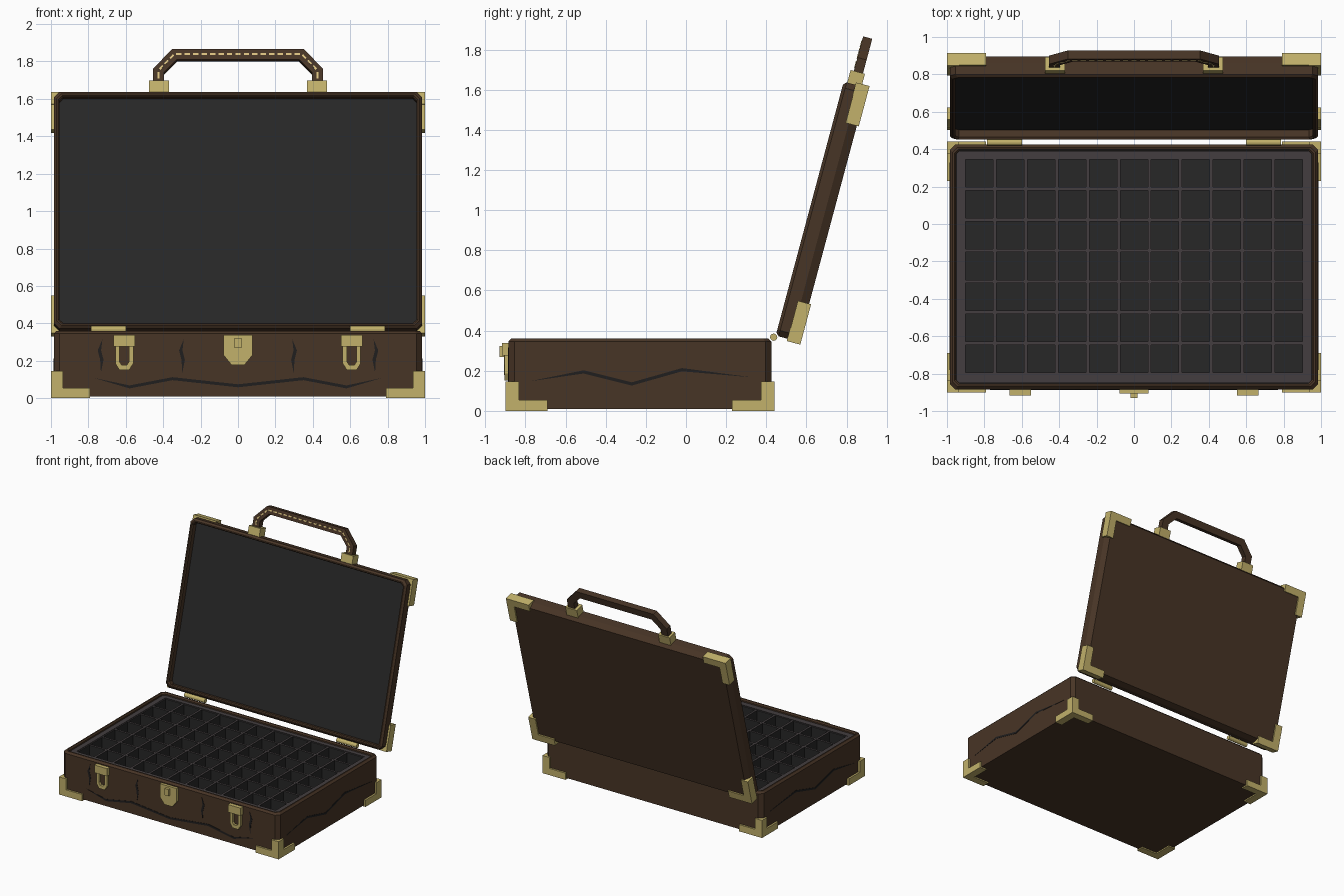
import bpy, bmesh
from math import radians, cos, sin, tau
from mathutils import Matrix, Vector

if "Cube" in bpy.data.objects:
    bpy.data.objects.remove(bpy.data.objects["Cube"])


def material(name, rgb):
    m = bpy.data.materials.new(name)
    m.use_nodes = True
    m.diffuse_color = (*rgb, 1)
    m.node_tree.nodes["Principled BSDF"].inputs["Base Color"].default_value = (*rgb, 1)
    return m


LEATHER = material("brown leather", (0.064, 0.035, 0.019))
BRASS = material("pale brass", (0.54, 0.44, 0.145))
LINING = material("dark lining", (0.020, 0.020, 0.020))
DIVIDER = material("grey divider", (0.056, 0.048, 0.050))
CRACK = material("dark crack", (0.014, 0.013, 0.013))
THREAD = material("cream thread", (0.72, 0.55, 0.22))

# Working planes: local x and y lie in the plane, local z points out of it
WORLD = Matrix()
UPRIGHT = Matrix.Rotation(radians(90), 4, "X")
FRONT = Matrix.Translation((0, -0.885, 0)) @ UPRIGHT
ACROSS = Matrix.Rotation(radians(90), 4, "Z") @ UPRIGHT
SIDE = Matrix.Translation((0.985, 0, 0)) @ ACROSS
LID = Matrix.Translation((0, 0.447, 0.375)) @ Matrix.Rotation(radians(75), 4, "X")


def finish(name, bm, mats, frame=WORLD, mirror=False):
    bm.transform(frame)
    bmesh.ops.recalc_face_normals(bm, faces=bm.faces)
    mesh = bpy.data.meshes.new(name)
    bm.to_mesh(mesh)
    bm.free()
    for m in mats:
        mesh.materials.append(m)
    ob = bpy.data.objects.new(name, mesh)
    bpy.context.collection.objects.link(ob)
    if mirror:
        ob.modifiers.new("mirror", "MIRROR")
    return ob


def add_box(bm, lo, hi):
    lo, hi = Vector(lo), Vector(hi)
    size = hi - lo
    mat = Matrix.Translation((lo + hi) / 2) @ Matrix.Diagonal((*[abs(s) for s in size], 1))
    bmesh.ops.create_cube(bm, size=1, matrix=mat)


def add_loft(bm, rings):
    loops = [[bm.verts.new(p) for p in ring] for ring in rings]
    for a, b in zip(loops, loops[1:]):
        for i in range(len(a)):
            j = (i + 1) % len(a)
            bm.faces.new((a[i], a[j], b[j], b[i]))
    return bm.faces.new(loops[0]), bm.faces.new(loops[-1])


def add_prism(bm, points, z0, z1):
    add_loft(bm, [[(x, y, z) for x, y in points] for z in (z0, z1)])


def chamfered(w, d, c, z, cy):
    """Rectangle with cut corners, half sizes w and d."""
    quarter = [(w, d - c), (w - c, d)]
    half = quarter + [(-x, y) for x, y in reversed(quarter)]
    return [(x, y + cy, z) for x, y in half + [(-x, -y) for x, y in half]]


# Base and lid: leather shells with a cut rim and a lined floor
def shell(name, profile, cy, frame):
    bm = bmesh.new()
    floor = add_loft(bm, [chamfered(w, d, c, z, cy) for w, d, c, z in profile])[1]
    floor.material_index = 1
    return finish(name, bm, [LEATHER, LINING], frame)


shell("case_base", [(0.985, 0.655, 0.03, 0.01), (0.985, 0.655, 0.03, 0.345),
                    (0.97, 0.64, 0.026, 0.36), (0.96, 0.63, 0.022, 0.36),
                    (0.952, 0.622, 0.02, 0.35), (0.952, 0.622, 0.02, 0.1)], -0.23, WORLD)
shell("case_lid", [(0.96, 0.63, 0.03, -0.12), (0.985, 0.655, 0.03, -0.078),
                   (0.985, 0.655, 0.03, -0.015), (0.97, 0.64, 0.026, 0),
                   (0.962, 0.632, 0.022, 0), (0.955, 0.625, 0.02, -0.01),
                   (0.955, 0.625, 0.02, -0.05)], 0.655, LID)

# Compartment tray: frame and crossing dividers, lighter on top
bm = bmesh.new()
COLS, ROWS, TOP, FLOOR = 11, 7, 0.34, 0.1
X0, Y0, PITCH = -0.909, -0.803, 0.1653
X1, Y1 = -X0, Y0 + ROWS * PITCH
for s in (-1, 1):
    add_box(bm, (s * 0.95, -0.85, FLOOR), (s * X1, 0.39, TOP))
add_box(bm, (X0, -0.85, FLOOR), (X1, Y0, TOP))
add_box(bm, (X0, Y1, FLOOR), (X1, 0.39, TOP))
for i in range(COLS + 1):
    x = X0 + i * PITCH
    add_box(bm, (x - 0.009, Y0, FLOOR), (x + 0.009, Y1, TOP - 0.003))
for j in range(ROWS + 1):
    y = Y0 + j * PITCH
    add_box(bm, (X0, y - 0.009, FLOOR), (X1, y + 0.009, TOP - 0.004))
bm.normal_update()
for f in bm.faces:
    f.material_index = 1 if f.normal.z > 0.5 else 0
finish("compartment_tray", bm, [LINING, DIVIDER])


# Corner guards: three arms meeting at each corner
def corner_guards(name, ys, arm, z0, z_arm, z_post, frame):
    bm = bmesh.new()
    for y, s in zip(ys, (1, -1)):
        add_box(bm, (1, y, z0), (1 - arm, y + s * 0.06, z_arm))
        add_box(bm, (1, y, z0), (0.935, y + s * arm, z_arm))
        add_box(bm, (1, y, z0), (0.935, y + s * 0.067, z_post))
    finish(name, bm, [BRASS], frame, mirror=True)


corner_guards("base_corner_guards", (-0.9, 0.44), 0.21, 0, 0.055, 0.145, WORLD)
corner_guards("lid_corner_guards", (-0.012, 1.322), 0.208, -0.13, -0.062, -0.06, LID)

# Hinge barrels
bm = bmesh.new()
barrel = [(0.437 + 0.018 * cos(tau * i / 12), 0.367 + 0.018 * sin(tau * i / 12)) for i in range(12)]
add_prism(bm, barrel, 0.6, 0.785)
finish("hinges", bm, [BRASS], ACROSS, mirror=True)

# Side latches: plate with a hanging loop
bm = bmesh.new()
LX = 0.608
add_box(bm, (LX - 0.058, 0.275, -0.005), (LX + 0.058, 0.338, 0.032))
outer = [(0.048, 0.29), (0.048, 0.185), (0.026, 0.15)]
inner = [(0.026, 0.29), (0.026, 0.195), (0.014, 0.178)]
loop = outer + [(-x, z) for x, z in reversed(outer)]
loop += [(-x, z) for x, z in inner] + list(reversed(inner))
add_prism(bm, [(LX + x, z) for x, z in loop], -0.005, 0.02)
finish("side_latches", bm, [BRASS], FRONT, mirror=True)

# Centre lock: shield plate with a small catch
bm = bmesh.new()
shield = [(0.077, 0.338), (0.077, 0.23), (0.035, 0.178)]
add_prism(bm, shield + [(-x, z) for x, z in reversed(shield)], -0.005, 0.022)
add_box(bm, (-0.018, 0.268, 0), (0.018, 0.322, 0.044))
finish("centre_lock", bm, [BRASS], FRONT)


# Cracks in the leather: thin tapered plates along a zigzag
def add_crack(bm, path, dx, dy):
    back = [(x + dx, y + dy) for x, y in reversed(path[1:-1])]
    add_prism(bm, path + back, -0.002, 0.002)


bm = bmesh.new()
wave = [(0.77, 0.108), (0.58, 0.068), (0.35, 0.112)]
add_crack(bm, wave + [(0, 0.074)] + [(-x, z) for x, z in reversed(wave)], 0, -0.016)
finish("front_long_crack", bm, [CRACK], FRONT)

bm = bmesh.new()
for x in (0.725, 0.29):
    add_crack(bm, [(x, 0.315), (x + 0.025, 0.255), (x + 0.012, 0.205), (x + 0.008, 0.135)], -0.018, 0)
finish("front_short_cracks", bm, [CRACK], FRONT, mirror=True)

bm = bmesh.new()
add_crack(bm, [(-0.78, 0.147), (-0.51, 0.202), (-0.27, 0.142), (-0.02, 0.213), (0.33, 0.167)], 0, -0.016)
finish("side_cracks", bm, [CRACK], SIDE, mirror=True)

# Handle: bent grip, brass mounts and stitching
bm = bmesh.new()
outer = [(0.455, 1.35), (0.455, 1.444), (0.352, 1.553)]
inner = [(0.395, 1.35), (0.395, 1.425), (0.327, 1.496)]
grip = outer + [(-x, v) for x, v in reversed(outer)]
grip += [(-x, v) for x, v in inner] + list(reversed(inner))
add_prism(bm, grip, -0.082, -0.035)
finish("handle_grip", bm, [LEATHER], LID)

bm = bmesh.new()
add_box(bm, (0.37, 1.295, -0.092), (0.475, 1.375, -0.018))
finish("handle_mounts", bm, [BRASS], LID, mirror=True)

bm = bmesh.new()
seam = [Vector(p) for p in ((0.425, 1.38), (0.425, 1.435), (0.34, 1.526))]
seam += [Vector((-p.x, p.y)) for p in reversed(seam)]
for a, b in zip(seam, seam[1:]):
    along = b - a
    count = max(1, round(along.length / 0.046))
    step = along / count
    wide = Vector((-along.y, along.x)).normalized() * 0.005
    for i in range(count):
        p, q = a + step * (i + 0.18), a + step * (i + 0.82)
        add_prism(bm, [p - wide, q - wide, q + wide, p + wide], -0.036, -0.032)
finish("handle_stitching", bm, [THREAD], LID)
